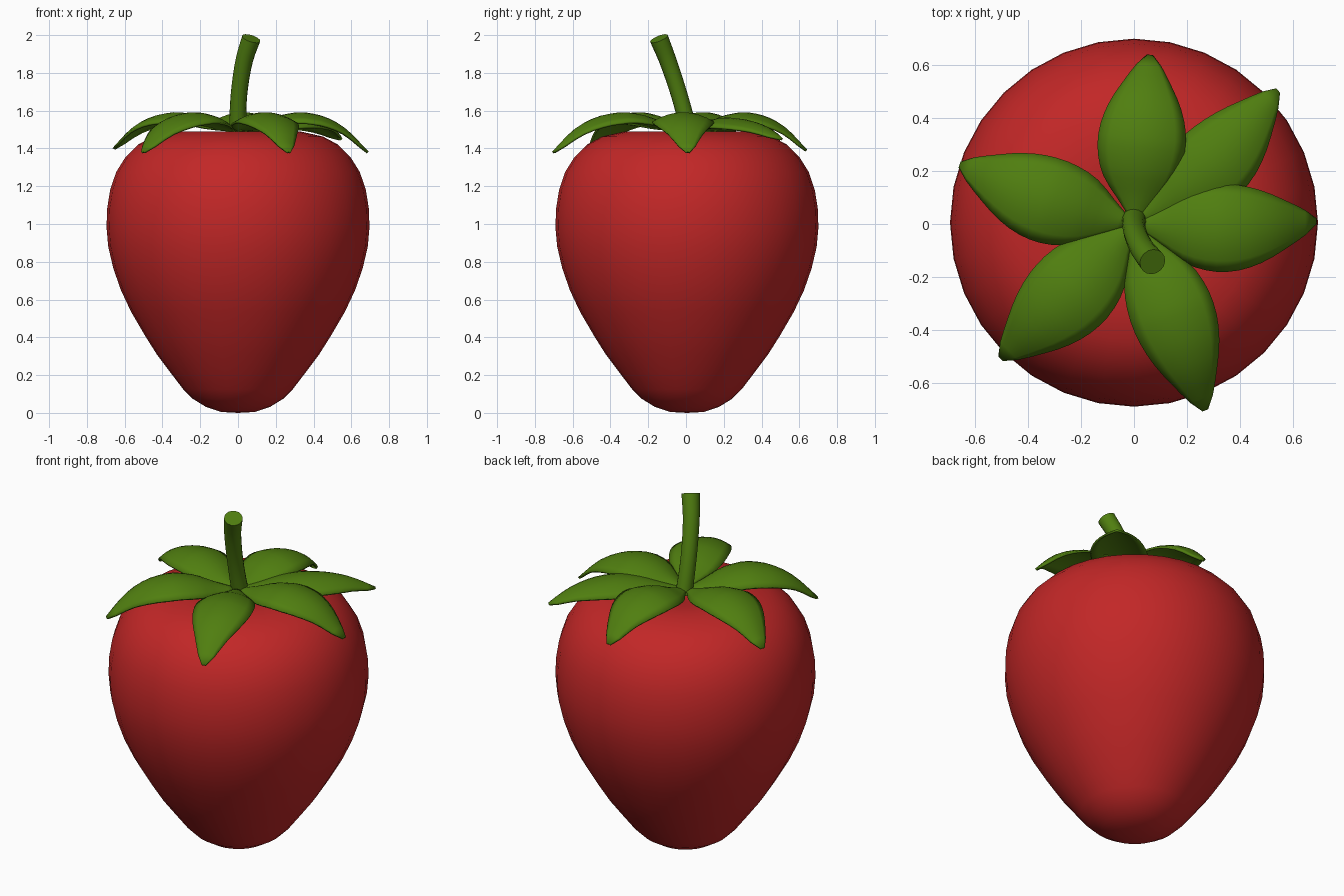
import bpy, bmesh, math
from mathutils import Vector

if "Cube" in bpy.data.objects:
    bpy.data.objects.remove(bpy.data.objects["Cube"])


def material(name, rgb):
    m = bpy.data.materials.new(name)
    m.diffuse_color = (*rgb, 1)
    m.use_nodes = True
    m.node_tree.nodes["Principled BSDF"].inputs["Base Color"].default_value = m.diffuse_color
    return m


RED = material("berry red", (0.54, 0.02, 0.02))
GREEN = material("leaf green", (0.08, 0.21, 0.005))


def finish(name, bm, mat, angle=60):
    bmesh.ops.recalc_face_normals(bm, faces=bm.faces)
    me = bpy.data.meshes.new(name)
    bm.to_mesh(me)
    bm.free()
    me.materials.append(mat)
    ob = bpy.data.objects.new(name, me)
    bpy.context.collection.objects.link(ob)
    bpy.ops.object.select_all(action='DESELECT')
    ob.select_set(True)
    bpy.context.view_layer.objects.active = ob
    bpy.ops.object.shade_smooth_by_angle(angle=math.radians(angle))
    return ob


def sample(points, x):
    """Smooth interpolation through (x, y) pairs."""
    n = len(points)
    i = max(k for k in range(n - 1) if points[k][0] <= x or k == 0)
    (x0, y0), (x1, y1) = points[i], points[i + 1]
    slope = lambda k: ((points[min(k + 1, n - 1)][1] - points[max(k - 1, 0)][1]) /
                       (points[min(k + 1, n - 1)][0] - points[max(k - 1, 0)][0]))
    h = x1 - x0
    t = (x - x0) / h
    return ((2*t**3 - 3*t**2 + 1) * y0 + (t**3 - 2*t**2 + t) * h * slope(i) +
            (3*t**2 - 2*t**3) * y1 + (t**3 - t**2) * h * slope(i + 1))


# Berry: lathed profile (radius, height) with a shallow dimple on top
PROFILE = [(0, 0), (0.09, 0.005), (0.17, 0.032), (0.24, 0.075), (0.29, 0.125),
           (0.355, 0.21), (0.43, 0.31), (0.49, 0.405), (0.566, 0.535), (0.62, 0.65),
           (0.66, 0.765), (0.687, 0.88), (0.696, 0.98), (0.693, 1.08), (0.677, 1.18),
           (0.645, 1.275), (0.595, 1.355), (0.53, 1.42), (0.45, 1.463), (0.33, 1.49),
           (0.22, 1.488), (0.11, 1.468), (0, 1.45)]
bm = bmesh.new()
verts = [bm.verts.new((r, 0.005, z)) for r, z in PROFILE]
edges = [bm.edges.new(p) for p in zip(verts, verts[1:])]
bmesh.ops.spin(bm, geom=verts + edges, cent=(0, 0.005, 0), axis=(0, 0, 1),
               angle=math.tau, steps=32, use_duplicate=False)
bmesh.ops.remove_doubles(bm, verts=bm.verts, dist=0.0005)
finish("berry", bm, RED)

# Leaves: arched blades; tip (x, y, z), sideways bow, peak height
WIDTH = [(0, 0.012), (0.1, 0.06), (0.25, 0.132), (0.4, 0.163), (0.55, 0.163),
         (0.7, 0.135), (0.85, 0.083), (0.95, 0.042), (1, 0.012)]
RISE = [(0, 0.0), (0.15, 0.36), (0.3, 0.78), (0.47, 1.0)]
FALL = [(0.47, 1.0), (0.65, 0.88), (0.82, 0.58), (1, 0.0)]
BASE_Z = 1.50


def leaf(name, tip, bow, peak, scale=1.0):
    d = Vector((tip[0], tip[1], 0))
    side = Vector((-d.y, d.x, 0)).normalized()
    bm = bmesh.new()
    rows = []
    for i in range(17):
        t = i / 16
        if t <= 0.47:
            z = BASE_Z + (peak - BASE_Z) * sample(RISE, t)
        else:
            z = tip[2] + (peak - tip[2]) * sample(FALL, t)
        w = sample(WIDTH, t) * scale
        row = []
        for j in range(-4, 5):
            s = j / 4
            p = d * (0.02 + 0.98 * t) + side * (w * s + bow * math.sin(math.pi * t))
            p.z = z - 0.05 * s * s * (w / 0.163)
            row.append(bm.verts.new(p))
        rows.append(row)
    for a, b in zip(rows, rows[1:]):
        for j in range(8):
            bm.faces.new((a[j], a[j + 1], b[j + 1], b[j]))
    ob = finish(name, bm, GREEN)
    if ob.data.polygons[0].normal.z < 0:
        ob.data.flip_normals()
    mod = ob.modifiers.new("thickness", 'SOLIDIFY')
    mod.thickness = 0.012
    mod.offset = -1


LEAVES = [((0.69, 0.01, 1.385), -0.02, 1.595, 1.0),
          ((0.545, 0.505, 1.455), -0.035, 1.565, 0.92),
          ((0.06, 0.64, 1.395), 0.0, 1.595, 1.0),
          ((-0.66, 0.225, 1.405), 0.02, 1.595, 0.98),
          ((-0.505, -0.51, 1.385), 0.012, 1.595, 1.0),
          ((0.27, -0.705, 1.385), 0.015, 1.595, 0.96)]
for k, args in enumerate(LEAVES, 1):
    leaf(f"leaf_{k}", *args)

# Stem: bent tube along a short path, flaring slightly, with flat end caps
PATH = [(0.0, 0.02, 1.47, 0.046), (0.0, -0.012, 1.6, 0.044), (0.01, -0.05, 1.73, 0.044),
        (0.034, -0.098, 1.87, 0.046), (0.07, -0.143, 1.982, 0.05)]
bm = bmesh.new()
rings = []
for i in range(13):
    u = i / 3
    x, y, z, r = (sample([(k, p[c]) for k, p in enumerate(PATH)], u) for c in range(4))
    a, b = PATH[max(0, math.ceil(u) - 1)], PATH[min(4, math.floor(u) + 1)]
    rot = Vector((0, 0, 1)).rotation_difference(Vector(b[:3]) - Vector(a[:3]))
    rings.append([bm.verts.new(Vector((x, y, z)) + rot @ Vector(
        (r * math.cos(q * math.tau / 16), r * math.sin(q * math.tau / 16), 0)))
        for q in range(16)])
for a, b in zip(rings, rings[1:]):
    for q in range(16):
        bm.faces.new((a[q], a[(q + 1) % 16], b[(q + 1) % 16], b[q]))
bm.faces.new(rings[0])
bm.faces.new(rings[-1])
finish("stem", bm, GREEN, 45)
